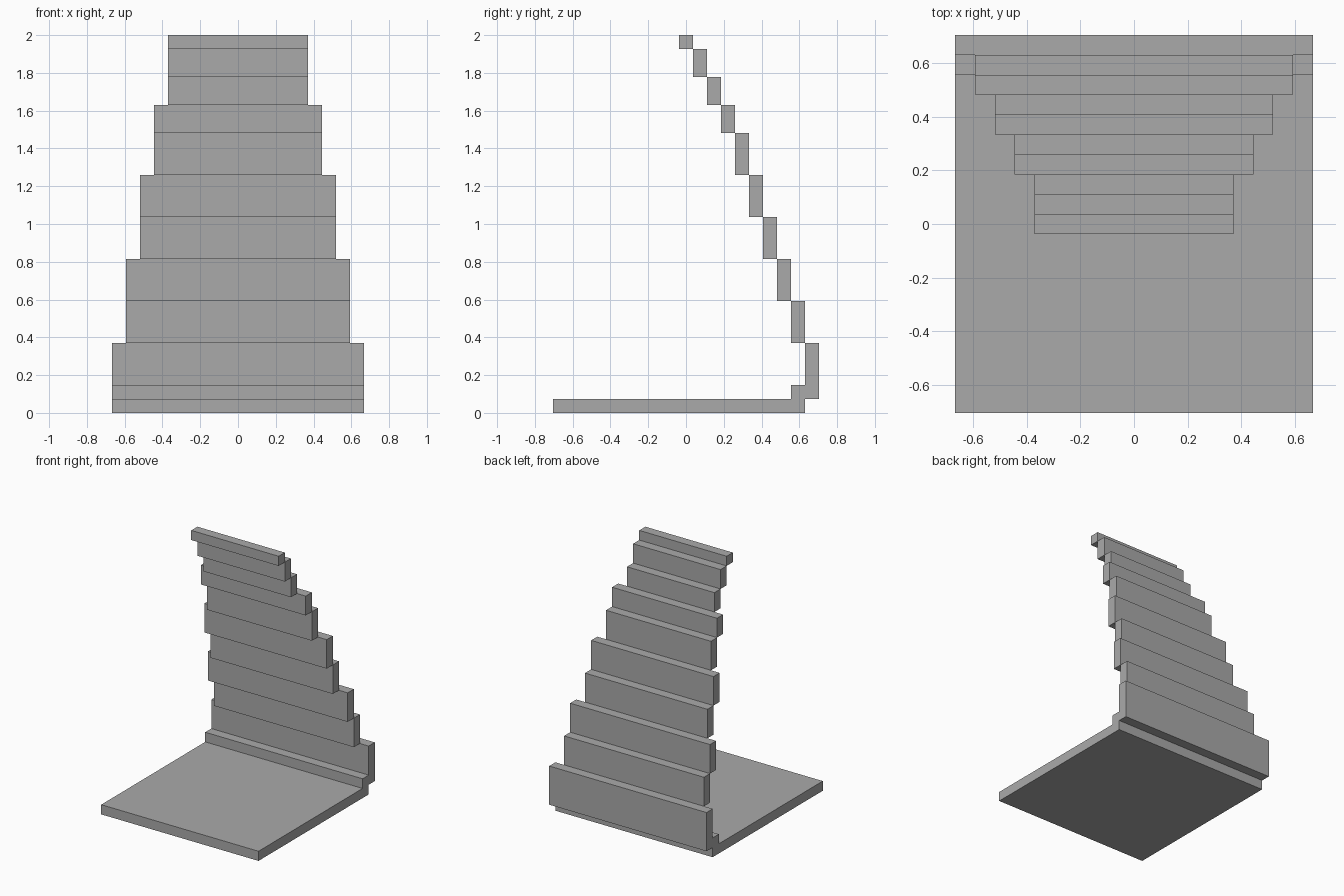
import bpy
import bmesh
from mathutils import Matrix, Vector

if "Cube" in bpy.data.objects:
    bpy.data.objects.remove(bpy.data.objects["Cube"], do_unlink=True)

U = 2 / 27       # one plate thickness
BACK = 9.5       # rear edge of the model, in plate units

grey = bpy.data.materials.new("light_grey")
grey.use_nodes = True
colour = (0.4, 0.4, 0.4, 1)
grey.diffuse_color = colour
grey.node_tree.nodes["Principled BSDF"].inputs["Base Color"].default_value = colour


def slab(name, width, y0, y1, z0, z1):
    """Box centred on x, sized in plate units."""
    size = Vector((width, y1 - y0, z1 - z0)) * U
    centre = Vector((0, (y0 + y1) / 2, (z0 + z1) / 2)) * U
    bm = bmesh.new()
    bmesh.ops.create_cube(bm, size=1, matrix=Matrix.Translation(centre) @ Matrix.Diagonal(size.to_4d()))
    mesh = bpy.data.meshes.new(name)
    bm.to_mesh(mesh)
    bm.free()
    mesh.materials.append(grey)
    obj = bpy.data.objects.new(name, mesh)
    bpy.context.collection.objects.link(obj)


# Seat plate and the strip joining it to the back
slab("base_plate", 18, -BACK, BACK - 1, 0, 1)
slab("joining_strip", 18, BACK - 2, BACK - 1, 1, 2)

# Back slats climb and lean forward, each one plate ahead of the last
slats = [(18, 4), (16, 3), (16, 3), (14, 3), (14, 3),
         (12, 3), (12, 2), (10, 2), (10, 2), (10, 1)]
z = 1
for i, (width, height) in enumerate(slats):
    slab(f"back_slat_{i + 1}", width, BACK - 1 - i, BACK - i, z, z + height)
    z += height
